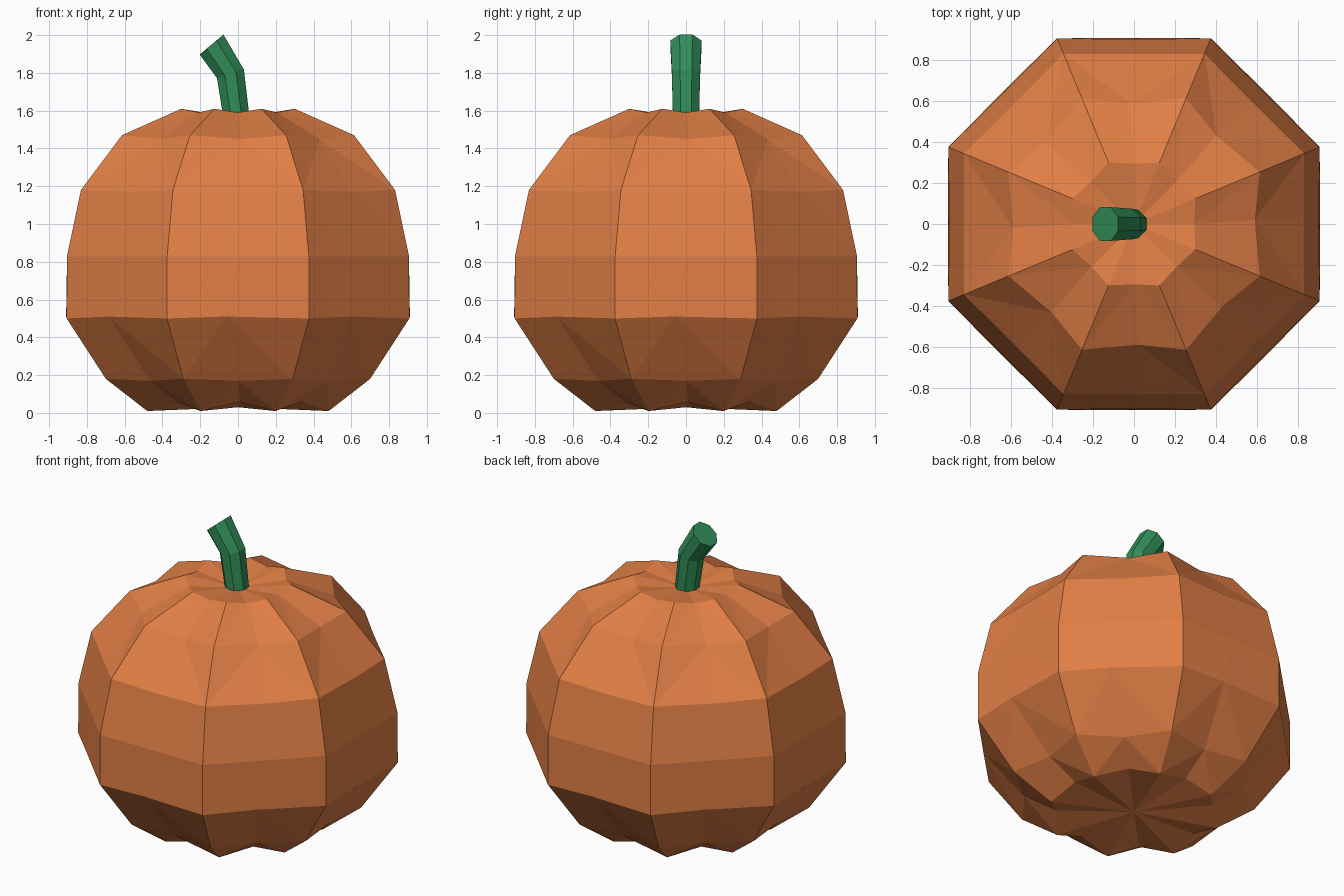
import bpy, bmesh, math
from mathutils import Vector

if "Cube" in bpy.data.objects:
    bpy.data.objects.remove(bpy.data.objects["Cube"])


def make_object(name, bm, color):
    bmesh.ops.recalc_face_normals(bm, faces=bm.faces)
    mesh = bpy.data.meshes.new(name)
    bm.to_mesh(mesh)
    bm.free()
    mat = bpy.data.materials.new(name + "_colour")
    mat.diffuse_color = color
    mat.use_nodes = True
    mat.node_tree.nodes["Principled BSDF"].inputs["Base Color"].default_value = mat.diffuse_color
    mesh.materials.append(mat)
    obj = bpy.data.objects.new(name, mesh)
    bpy.context.collection.objects.link(obj)


# Pumpkin body: eight ribs; each ring has rib corners and panel midpoints
# (corner radius, corner z, midpoint distance, midpoint z, sideways shift)
rings = [
    (0.52, 0.01, 0.47, 0.06, 0.01),
    (0.757, 0.18, 0.66, 0.17, 0.0),
    (0.982, 0.50, 0.91, 0.51, -0.06),
    (0.980, 0.83, 0.905, 0.83, 0.0),
    (0.90, 1.18, 0.83, 1.17, 0.03),
    (0.665, 1.47, 0.59, 1.45, 0.02),
    (0.325, 1.61, 0.295, 1.59, 0.0),
]
bm = bmesh.new()
loops = []
for rc, zc, rm, zm, shift in rings:
    loop = []
    for k in range(8):
        a = math.radians(22.5 + 45 * k)
        loop.append(bm.verts.new((rc * math.cos(a), rc * math.sin(a), zc)))
        b = math.radians(45 + 45 * k)
        loop.append(bm.verts.new((rm * math.cos(b) - shift * math.sin(b),
                                  rm * math.sin(b) + shift * math.cos(b), zm)))
    loops.append(loop)
for low, up in zip(loops, loops[1:]):
    for i in range(16):
        j = (i + 1) % 16
        if i % 2 == 0:      # rib corner to panel midpoint
            tris = (low[i], low[j], up[j]), (low[i], up[j], up[i])
        else:               # panel midpoint to rib corner
            tris = (low[i], low[j], up[i]), (low[j], up[j], up[i])
        for t in tris:
            bm.faces.new(t)
# Slightly sunken top and bottom fans
for loop, z in ((loops[0], 0.03), (loops[-1], 1.56)):
    c = bm.verts.new((0, 0, z))
    for i in range(16):
        bm.faces.new((loop[i], loop[(i + 1) % 16], c))
make_object("pumpkin_body", bm, (0.75, 0.21, 0.06, 1))

# Bent eight-sided stem: (centre x, centre z, radius, tilt in degrees)
stem = [(-0.005, 1.54, 0.074, 8), (-0.04, 1.795, 0.081, 18), (-0.14, 1.95, 0.089, 40)]
bm = bmesh.new()
loops = []
for x, z, r, tilt in stem:
    t = math.radians(tilt)
    side = Vector((math.cos(t), 0, math.sin(t)))
    loops.append([bm.verts.new(Vector((x, 0, z))
                  + side * (r * math.cos(a)) + Vector((0, r * math.sin(a), 0)))
                  for a in (math.radians(22.5 + 45 * k) for k in range(8))])
for low, up in zip(loops, loops[1:]):
    for i in range(8):
        j = (i + 1) % 8
        bm.faces.new((low[i], low[j], up[j], up[i]))
bm.faces.new(loops[0])
bm.faces.new(loops[-1])
make_object("stem", bm, (0.03, 0.27, 0.1, 1))
